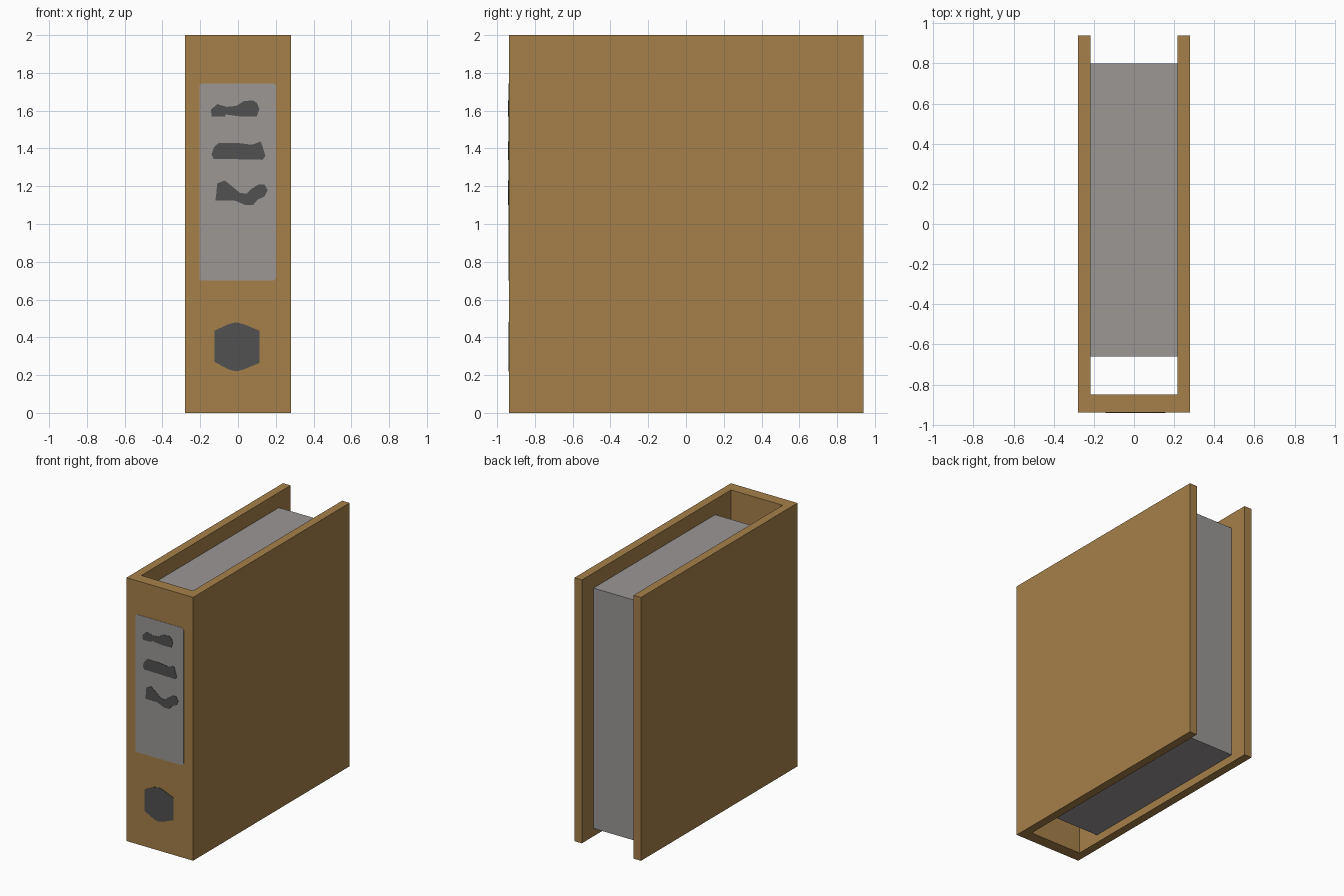
import bpy, bmesh, math

if "Cube" in bpy.data.objects:
    bpy.data.objects.remove(bpy.data.objects["Cube"])


def material(name, rgb):
    m = bpy.data.materials.new(name)
    m.diffuse_color = (*rgb, 1.0)
    m.use_nodes = True
    m.node_tree.nodes["Principled BSDF"].inputs["Base Color"].default_value = m.diffuse_color
    return m


BROWN = material("tan_board", (0.381, 0.216, 0.067))
GREY = material("grey_paper", (0.328, 0.309, 0.301))
DARK = material("dark_ink", (0.082, 0.082, 0.082))


def prism(name, outline, axis, start, end, mat):
    """Extrude a 2D outline along 'z' (outline is x,y) or 'y' (outline is x,z)."""
    bm = bmesh.new()
    place = (lambda a, b: (a, b, start)) if axis == 'z' else (lambda a, b: (a, start, b))
    face = bm.faces.new([bm.verts.new(place(a, b)) for a, b in outline])
    ext = bmesh.ops.extrude_face_region(bm, geom=[face])
    verts = [g for g in ext["geom"] if isinstance(g, bmesh.types.BMVert)]
    move = (0, 0, end - start) if axis == 'z' else (0, end - start, 0)
    bmesh.ops.translate(bm, verts=verts, vec=move)
    bmesh.ops.recalc_face_normals(bm, faces=bm.faces)
    mesh = bpy.data.meshes.new(name)
    bm.to_mesh(mesh)
    bm.free()
    mesh.materials.append(mat)
    obj = bpy.data.objects.new(name, mesh)
    bpy.context.collection.objects.link(obj)
    return obj


def rect(x0, x1, b0, b1):
    return [(x0, b0), (x1, b0), (x1, b1), (x0, b1)]


def rounded_rect(x0, x1, z0, z1, r, n=3):
    pts = []
    corners = [(x1 - r, z1 - r), (x0 + r, z1 - r), (x0 + r, z0 + r), (x1 - r, z0 + r)]
    for i, (cx, cz) in enumerate(corners):
        for k in range(n + 1):
            a = math.pi / 2 * (i + k / n)
            pts.append((cx + r * math.cos(a), cz + r * math.sin(a)))
    return pts


FRONT = -0.938   # spine surface; plates stand just proud of it

# U-shaped cover: two boards joined by the spine
half = [(0.28, FRONT), (0.28, 0.94), (0.217, 0.94), (0.217, -0.85)]
prism("cover", half + [(-x, y) for x, y in reversed(half)], 'z', 0, 2, BROWN)

# Block of pages between the boards
prism("pages", rect(-0.217, 0.217, -0.66, 0.80), 'z', 0.06, 1.885, GREY)

# Spine label
prism("spine_label", rounded_rect(-0.205, 0.202, 0.70, 1.745, 0.02),
      'y', FRONT + 0.003, FRONT - 0.002, GREY)

# Abstract ink smudges on the label
smudges = [
    [(-.14, 1.568), (-.07, 1.568), (-.065, 1.58), (-.03, 1.575), (.01, 1.57), (.10, 1.57),
     (.113, 1.61), (.10, 1.64), (.08, 1.655), (.03, 1.65), (-.01, 1.625), (-.06, 1.62),
     (-.11, 1.635), (-.143, 1.605)],
    [(-.10, 1.345), (.13, 1.34), (.145, 1.36), (.13, 1.41), (.12, 1.437), (.09, 1.425),
     (.07, 1.42), (-.01, 1.43), (-.10, 1.43), (-.125, 1.41), (-.14, 1.37), (-.13, 1.345)],
    [(-.12, 1.125), (-.02, 1.125), (.04, 1.10), (.08, 1.10), (.105, 1.13), (.14, 1.145),
     (.157, 1.18), (.14, 1.21), (.11, 1.21), (.07, 1.185), (.045, 1.16), (.01, 1.165),
     (-.02, 1.19), (-.07, 1.23), (-.11, 1.215), (-.115, 1.16)],
]
for i, outline in enumerate(smudges, 1):
    prism(f"label_smudge_{i}", outline, 'y', FRONT, FRONT - 0.0045, DARK)

# Dark finger spot low on the spine
spot = [(-.01, .48), (.03, .47), (.115, .435), (.115, .265), (.03, .23), (-.01, .22),
        (-.05, .23), (-.125, .27), (-.125, .435), (-.05, .47)]
prism("finger_spot", spot, 'y', FRONT + 0.002, FRONT - 0.003, DARK)
